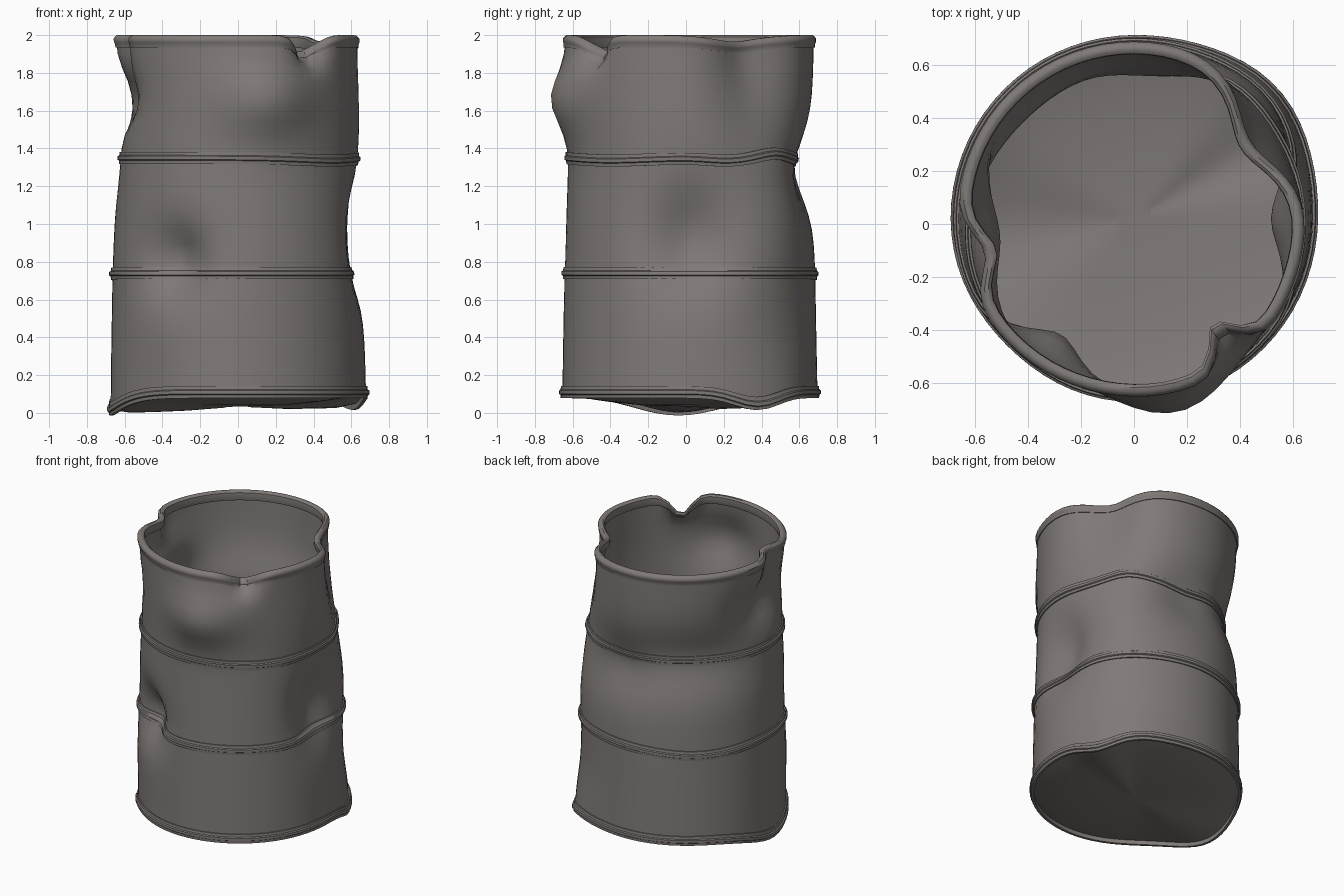
import bpy, bmesh
from math import sin, cos, radians, exp

if "Cube" in bpy.data.objects:
    bpy.data.objects.remove(bpy.data.objects["Cube"], do_unlink=True)

SEGMENTS = 72
TOP, UPPER, LOWER, BASE = 1.97, 1.35, 0.74, 0.11

# One worn metal colour
metal = bpy.data.materials.new("worn grey metal")
colour = (0.215, 0.195, 0.185, 1)
metal.diffuse_color = colour
metal.use_nodes = True
metal.node_tree.nodes["Principled BSDF"].inputs["Base Color"].default_value = colour

# Dents: angle, height, angular width, vertical width, depth
DENTS = [
    (33, 2.0, 21, 0.45, 0.14),
    (193, 2.0, 11, 0.2, 0.09),
    (345, 2.0, 28, 0.3, 0.02),
    (185, 1.66, 25, 0.16, 0.125),
    (307, 2.0, 8, 0.12, 0.13),
    (283, 1.66, 20, 0.18, -0.1),
    (82, 1.26, 22, 0.2, 0.07),
    (130, 1.35, 44, 0.22, 0.08),
    (0, 0.92, 20, 0.27, 0.13),
    (238, 0.8, 16, 0.18, 0.135),
    (45, 0.95, 20, 0.3, -0.025),
    (42, 0.08, 25, 0.25, -0.04),
    (225, 0.1, 25, 0.3, 0.015),
]
# Sags in the hoops and rims, same layout
SAGS = [
    (185, 0.1, 27, 0.12, 0.095),
    (30, 0.1, 14, 0.12, 0.065),
    (307, 2.0, 9, 0.12, 0.095),
    (27, 2.0, 20, 0.15, 0.035),
    (18, 1.35, 14, 0.12, 0.015),
    (320, 1.35, 30, 0.12, 0.015),
    (45, 1.35, 12, 0.12, -0.025),
    (85, 1.35, 15, 0.12, 0.015),
    (135, 0.74, 30, 0.12, 0.03),
]
# Undented radius by height
RADII = [(0, 0.677), (LOWER, 0.664), (UPPER, 0.642), (2.1, 0.66)]


def falloff(spots, angle, z):
    total = 0
    for a, h, width, tall, depth in spots:
        turn = (angle - a + 180) % 360 - 180
        total += depth * exp(-(turn / width) ** 2 - ((z - h) / tall) ** 2)
    return total


def radius(angle, z):
    for (z0, r0), (z1, r1) in zip(RADII, RADII[1:]):
        if z <= z1:
            break
    return r0 + (r1 - r0) * (z - z0) / (z1 - z0) - falloff(DENTS, angle, z)


def place(angle, z, offset, scale):
    r = (radius(angle, z) + offset) * scale
    t = radians(angle)
    return (r * cos(t), r * sin(t) + 0.02, z - falloff(SAGS, angle, z) * scale)


def loft(name, stations, closed=False):
    """Skin rings given as (height, radial offset, scale)."""
    bm = bmesh.new()
    rings = [[bm.verts.new(place(360 * i / SEGMENTS, *s)) for i in range(SEGMENTS)]
             for s in stations]
    pairs = list(zip(rings, rings[1:]))
    if closed:
        pairs.append((rings[-1], rings[0]))
    for low, high in pairs:
        for i in range(SEGMENTS):
            j = (i + 1) % SEGMENTS
            bm.faces.new((low[i], low[j], high[j], high[i]))
    # Close the middle of discs
    if stations[-1][2] < 0.2:
        bm.faces.new(rings[-1])
    if closed:
        bmesh.ops.recalc_face_normals(bm, faces=bm.faces)
    mesh = bpy.data.meshes.new(name)
    bm.to_mesh(mesh)
    bm.free()
    mesh.materials.append(metal)
    obj = bpy.data.objects.new(name, mesh)
    bpy.context.collection.objects.link(obj)
    bpy.ops.object.select_all(action="DESELECT")
    obj.select_set(True)
    bpy.context.view_layer.objects.active = obj
    bpy.ops.object.shade_smooth_by_angle(angle=radians(40))
    return obj


# Thin wall, outside and inside
steps = 26
heights = [BASE + (TOP - BASE) * i / steps for i in range(steps + 1)]
loft("outer_wall", [(z, 0, 1) for z in heights])
loft("inner_wall", [(z, -0.012, 1) for z in reversed(heights)])

# Sagging bottom sheet, inside and underneath
SHEET = [(BASE, 1), (0.08, 0.85), (0.06, 0.65), (0.042, 0.4), (0.035, 0.1)]
loft("inner_floor", [(z + 0.01, -0.01, s) for z, s in SHEET])
under = loft("underside", [(z, 0, s) for z, s in SHEET])
under.data.flip_normals()

# Ribbed hoops around the middle
RIB = [(-0.032, -0.01), (-0.032, 0.008), (-0.014, 0.01), (-0.009, 0.018),
       (0.009, 0.018), (0.014, 0.01), (0.032, 0.008), (0.032, -0.01)]
for name, z in (("upper_hoop", UPPER), ("lower_hoop", LOWER), ("bottom_rim", BASE)):
    loft(name, [(z + dz, out, 1) for dz, out in RIB], closed=True)

# Rolled top rim, thicker towards the inside
LIP = [(-0.035, -0.03), (-0.035, 0.006), (-0.012, 0.008), (-0.006, 0.012),
       (0.012, 0.012), (0.022, 0.004), (0.03, -0.006), (0.03, -0.022),
       (0.02, -0.034), (-0.012, -0.036)]
loft("top_rim", [(TOP + dz, out, 1) for dz, out in LIP], closed=True)
